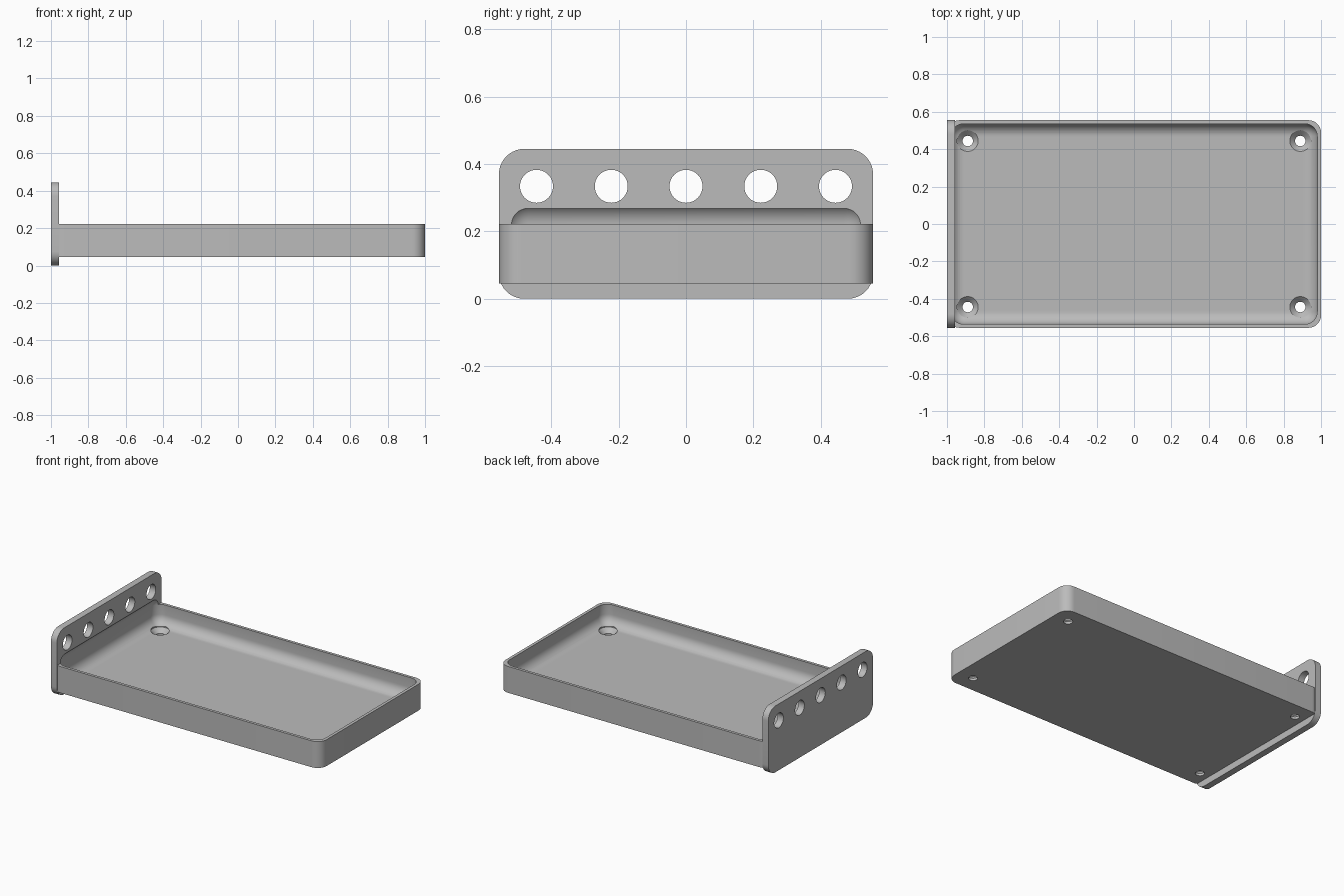
import bpy, bmesh, math
from mathutils import Matrix, Vector

cube = bpy.data.objects.get("Cube")
if cube:
    bpy.data.objects.remove(cube, do_unlink=True)

# Main sizes
PLATE_X = -0.956      # inner face of the end plate
TRAY_LOW, TRAY_TOP = 0.045, 0.222
FLOOR = 0.089
R = 0.067             # tray and pocket rounding

grey = bpy.data.materials.new("light_grey")
grey.use_nodes = True
colour = (0.5, 0.5, 0.5, 1)
grey.diffuse_color = colour
grey.node_tree.nodes["Principled BSDF"].inputs["Base Color"].default_value = colour


def finish(bm, name):
    """Turn a bmesh into a linked object."""
    bmesh.ops.recalc_face_normals(bm, faces=bm.faces)
    mesh = bpy.data.meshes.new(name)
    bm.to_mesh(mesh)
    bm.free()
    mesh.materials.append(grey)
    obj = bpy.data.objects.new(name, mesh)
    bpy.context.collection.objects.link(obj)
    return obj


def rounded_box(name, low, high, radius, axis=None):
    """Box with rounded edges: those along one axis, or all of them."""
    low, high = Vector(low), Vector(high)
    bm = bmesh.new()
    bmesh.ops.create_cube(bm, size=1)
    for v in bm.verts:
        v.co = (low + high) / 2 + v.co * (high - low)
    edges = [e for e in bm.edges if axis is None
             or abs((e.verts[0].co - e.verts[1].co)[axis]) > 1e-4]
    bmesh.ops.bevel(bm, geom=edges, offset=radius, segments=10,
                    profile=0.5, affect='EDGES')
    return finish(bm, name)


def lathe(name, profile, matrix):
    """Solid of revolution from (radius, height) points."""
    bm = bmesh.new()
    verts = [bm.verts.new((r, 0, h)) for r, h in profile]
    edges = [bm.edges.new(pair) for pair in zip(verts, verts[1:])]
    bmesh.ops.spin(bm, geom=verts + edges, cent=(0, 0, 0), axis=(0, 0, 1),
                   angle=math.tau, steps=40)
    bmesh.ops.remove_doubles(bm, verts=bm.verts, dist=1e-4)
    bm.transform(matrix)
    return finish(bm, name)


def combine(target, tool, operation):
    """Apply a boolean and discard the tool."""
    mod = target.modifiers.new(operation.lower(), 'BOOLEAN')
    mod.operation = operation
    mod.solver = 'EXACT'
    mod.object = tool
    bpy.context.view_layer.objects.active = target
    bpy.ops.object.modifier_apply(modifier=mod.name)
    bpy.data.objects.remove(tool, do_unlink=True)


# Tray block joined to the upright end plate
tray = rounded_box("tray_with_end_plate", (-0.998, -0.555, TRAY_LOW),
                   (1, 0.555, TRAY_TOP), R, axis=2)
plate = rounded_box("end_plate", (-1, -0.5555, 0), (PLATE_X, 0.5555, 0.445),
                    0.075, axis=0)
combine(tray, plate, 'UNION')

# Filleted pocket, also scooping slightly into the end plate
pocket = rounded_box("pocket_cutter", (-0.978, -0.536, FLOOR),
                     (0.98, 0.536, 0.286), R)
combine(tray, pocket, 'DIFFERENCE')

# Countersunk screw holes in the floor corners
screw = [(0, 0.03), (0.028, 0.03), (0.028, 0.061), (0.057, 0.09),
         (0.057, 0.13), (0, 0.13)]
for x in (-0.889, 0.889):
    for y in (-0.444, 0.444):
        combine(tray, lathe("screw_cutter", screw,
                            Matrix.Translation((x, y, 0))), 'DIFFERENCE')

# Row of round holes through the end plate
hole = [(0, -0.05), (0.049, -0.05), (0.049, 0.05), (0, 0.05)]
for i in range(-2, 3):
    place = (Matrix.Translation((-0.978, i * 0.222, 0.334))
             @ Matrix.Rotation(math.pi / 2, 4, 'Y'))
    combine(tray, lathe("plate_hole_cutter", hole, place), 'DIFFERENCE')

# Smooth fillets with crisp edges
bpy.ops.object.select_all(action='DESELECT')
tray.select_set(True)
bpy.context.view_layer.objects.active = tray
bpy.ops.object.shade_smooth_by_angle(angle=math.radians(25))
